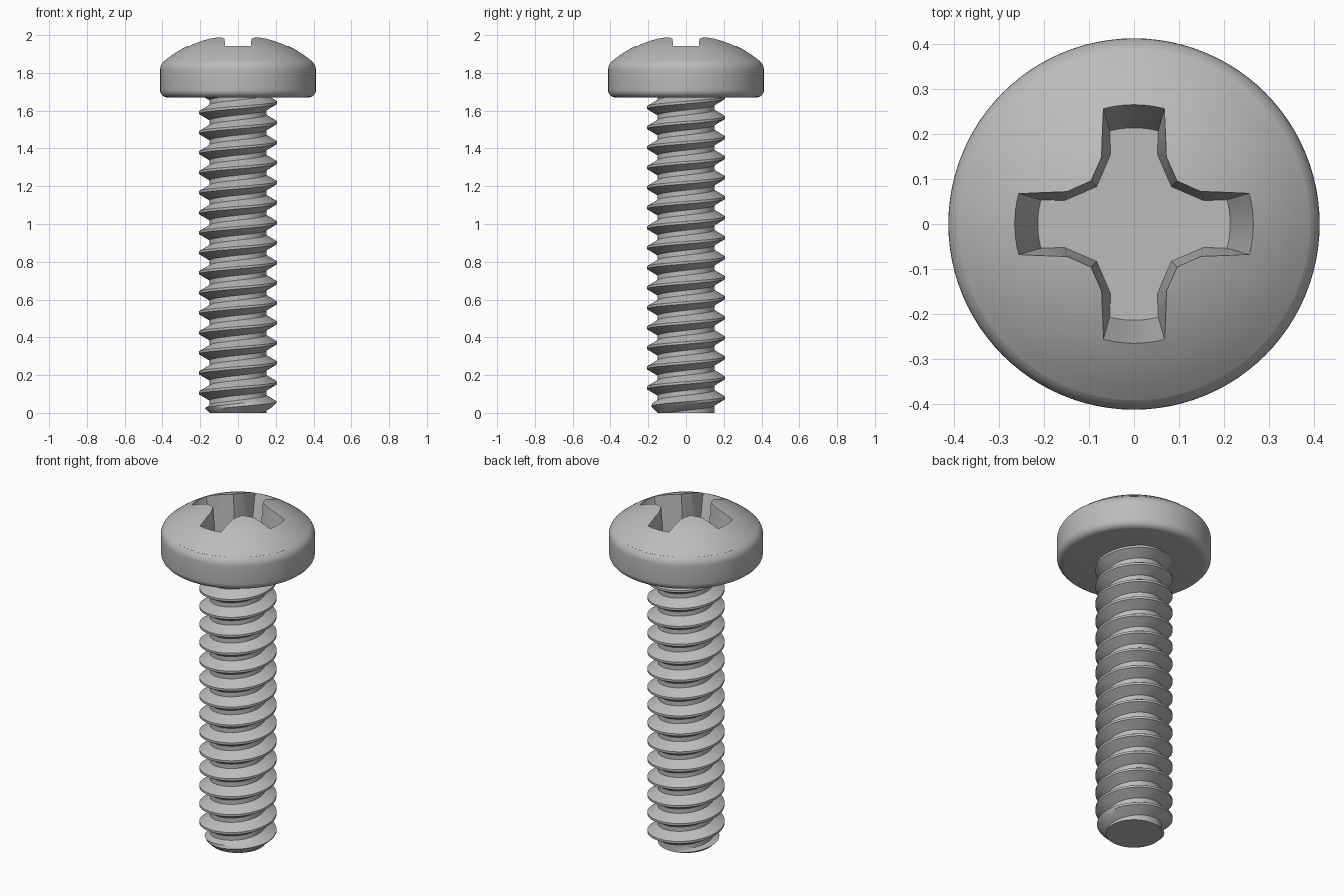
import bpy, bmesh
from math import sin, cos, pi, sqrt, radians, floor

cube = bpy.data.objects.get("Cube")
if cube:
    bpy.data.objects.remove(cube)

steel = bpy.data.materials.new("grey_steel")
GREY = (0.5, 0.5, 0.5, 1)
steel.use_nodes = True
steel.diffuse_color = GREY
steel.node_tree.nodes["Principled BSDF"].inputs["Base Color"].default_value = GREY


def make_object(name, bm):
    bmesh.ops.recalc_face_normals(bm, faces=bm.faces)
    mesh = bpy.data.meshes.new(name)
    bm.to_mesh(mesh)
    bm.free()
    mesh.materials.append(steel)
    obj = bpy.data.objects.new(name, mesh)
    bpy.context.collection.objects.link(obj)
    return obj


def activate(obj):
    bpy.ops.object.select_all(action='DESELECT')
    obj.select_set(True)
    bpy.context.view_layer.objects.active = obj


def smooth(obj):
    activate(obj)
    bpy.ops.object.shade_smooth_by_angle(angle=radians(25))


# Head: domed pan profile spun round the axis
APEX, DOME_R, HEAD_R, HEAD_Z = 2.004, 0.61, 0.413, 1.67
TOP_FILLET, LOW_FILLET = 0.06, 0.04
rim = 0.392
profile = [(rim * i / 12, APEX - DOME_R + sqrt(DOME_R**2 - (rim * i / 12)**2))
           for i in range(13)]
for i in range(6):
    a = radians(50 * (1 - i / 5))
    profile.append((HEAD_R - TOP_FILLET * (1 - cos(a)), 1.815 + TOP_FILLET * sin(a)))
for i in range(7):
    a = radians(90 * i / 6)
    profile.append((HEAD_R - LOW_FILLET * (1 - cos(a)),
                    HEAD_Z + LOW_FILLET * (1 - sin(a))))
profile.append((0, HEAD_Z))

bm = bmesh.new()
verts = [bm.verts.new((r, 0, z)) for r, z in profile]
edges = [bm.edges.new(pair) for pair in zip(verts, verts[1:])]
bmesh.ops.spin(bm, geom=verts + edges, cent=(0, 0, 0), axis=(0, 0, 1),
               angle=2 * pi, steps=96, use_duplicate=False)
bmesh.ops.remove_doubles(bm, verts=bm.verts, dist=0.0005)
head = make_object("head", bm)


# Cross recess: tapered cutter with four arms
def cross_loop(bm, z, end_r, half_w, neck, corner):
    quarter = []
    for i in range(-4, 5):
        y = half_w * i / 4
        quarter.append((sqrt(end_r**2 - y * y), y))
    quarter += [neck, (corner, corner), neck[::-1]]
    loop = []
    for k in range(4):
        c, s = round(cos(k * pi / 2)), round(sin(k * pi / 2))
        loop += [bm.verts.new((c * x - s * y, s * x + c * y, z)) for x, y in quarter]
    return loop


bm = bmesh.new()
low = cross_loop(bm, 1.76, 0.214, 0.054, (0.155, 0.052), 0.083)
high = cross_loop(bm, 2.02, 0.287, 0.074, (0.148, 0.0755), 0.0975)
bm.faces.new(low)
bm.faces.new(high)
for i in range(len(low)):
    bm.faces.new((low[i - 1], low[i], high[i], high[i - 1]))
cutter = make_object("recess_cutter", bm)
cutter.hide_render = True

activate(head)
cut = head.modifiers.new("recess", 'BOOLEAN')
cut.operation = 'DIFFERENCE'
cut.solver = 'EXACT'
cut.object = cutter
bpy.ops.object.modifier_apply(modifier=cut.name)
bpy.data.objects.remove(cutter)
smooth(head)

# Threaded shank: V-thread rows climbing a right-hand helix
PITCH, CREST, ROOT, TOP = 0.106, 0.207, 0.15, 1.69
SEG, START = 72, 0.0
flank = (0.12, 0.44, 0.56, 0.88)          # root end, crest start, crest end, root start
turn = [(flank[0], ROOT), (0.28, (ROOT + CREST) / 2), (flank[1], CREST),
        (flank[2], CREST), (0.72, (ROOT + CREST) / 2), (flank[3], ROOT)]

bm = bmesh.new()
columns = []
for s in range(SEG + 1):
    a = 2 * pi * s / SEG
    column = []
    for k in range(-3, floor(TOP / PITCH) + 3):
        for f, r in turn:
            z = min(max(START + PITCH * (k + f + s / SEG), 0), TOP)
            r = min(r, ROOT + z)          # chamfered tip
            column.append(bm.verts.new((r * cos(a), r * sin(a), z)))
    columns.append(column)
for left, right in zip(columns, columns[1:]):
    for i in range(len(left) - 1):
        bm.faces.new((left[i], right[i], right[i + 1], left[i + 1]))
bmesh.ops.remove_doubles(bm, verts=bm.verts, dist=0.0003)
tip = [e for e in bm.edges if e.is_boundary and all(v.co.z < 0.001 for v in e.verts)]
bmesh.ops.holes_fill(bm, edges=tip, sides=0)
smooth(make_object("threaded_shank", bm))
